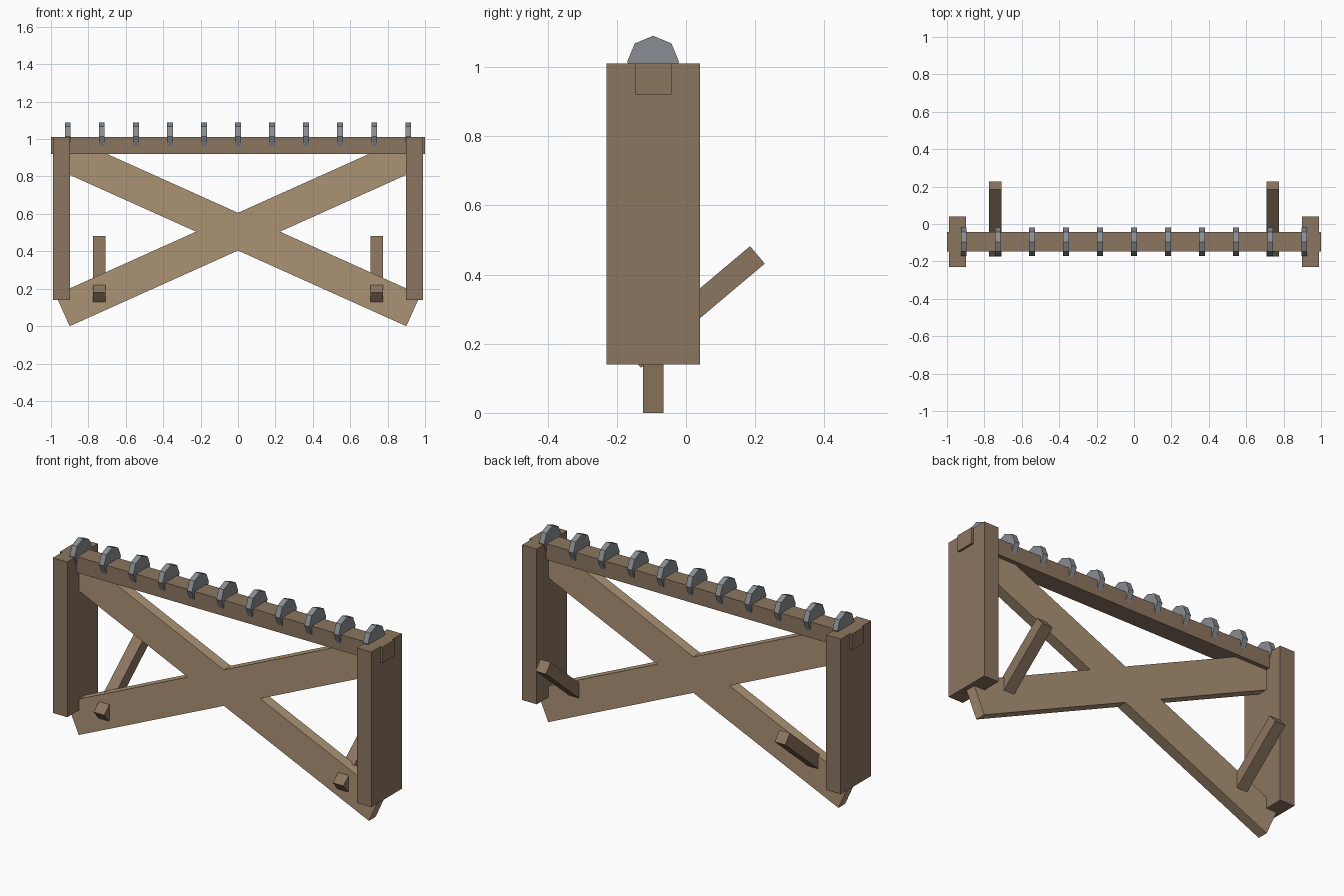
import bpy
from math import radians, pi

if "Cube" in bpy.data.objects:
    bpy.data.objects.remove(bpy.data.objects["Cube"])


def material(name, rgb):
    m = bpy.data.materials.new(name)
    m.diffuse_color = (*rgb, 1)
    m.use_nodes = True
    m.node_tree.nodes["Principled BSDF"].inputs["Base Color"].default_value = m.diffuse_color
    return m


DARK = material("dark_wood", (0.26, 0.18, 0.115))
LIGHT = material("light_wood", (0.41, 0.29, 0.175))
METAL = material("metal", (0.25, 0.27, 0.29))


def finish(name, mat):
    ob = bpy.context.object
    ob.name = name
    ob.data.materials.append(mat)
    return ob


def beam(name, size, loc, mat, rot=(0, 0, 0)):
    bpy.ops.mesh.primitive_cube_add(size=1, location=loc, rotation=rot)
    ob = finish(name, mat)
    ob.scale = size
    return ob


Y = -0.095  # centre plane of the frame

# Top rail, its ends poking through the posts
beam("top_rail", (2.0, 0.106, 0.09), (0, Y, 0.965), DARK)

for side, s in (("left", -1), ("right", 1)):
    # Wide end posts
    beam(side + "_post", (0.09, 0.27, 0.87), (s * 0.943, Y, 0.575), DARK)
    # Crossed braces, standing on their lower corners
    beam(side + "_brace", (2.056, 0.06, 0.184), (0, Y, 0.505), LIGHT,
         (0, s * radians(24.2), 0))
    # Slanted struts leaning out the back
    beam(side + "_strut", (0.065, 0.468, 0.066), (s * 0.742, 0.0275, 0.306), DARK,
         (radians(40.1), 0, 0))

# Row of octagonal metal bands over the rail
for i in range(11):
    bpy.ops.mesh.primitive_cylinder_add(
        vertices=8, radius=0.075, depth=0.031,
        location=(-0.91 + 0.182 * i, Y, 1.015), rotation=(0, pi / 2, 0))
    finish(f"metal_band_{i + 1}", METAL)
